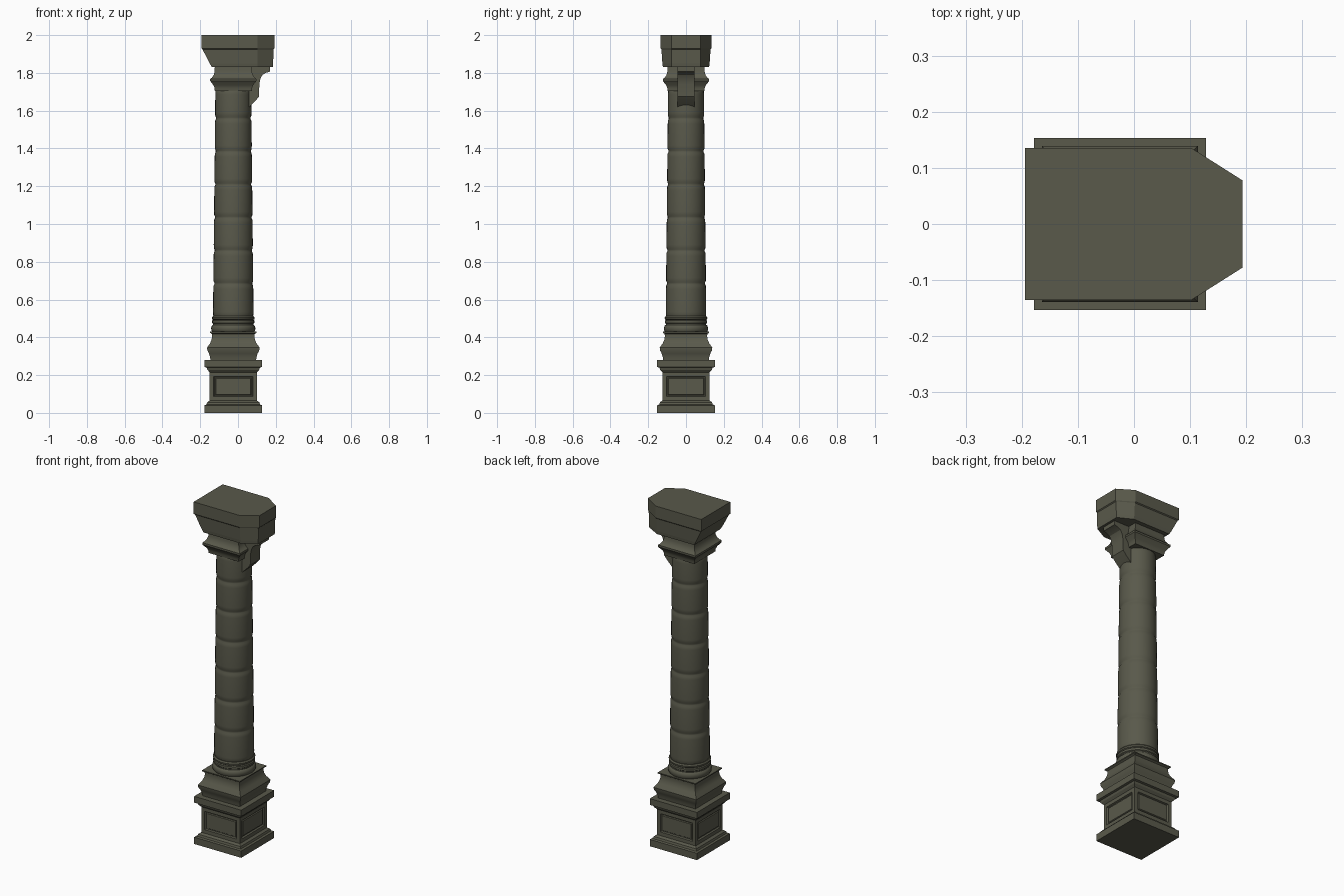
import bpy, bmesh, math

if "Cube" in bpy.data.objects:
    bpy.data.objects.remove(bpy.data.objects["Cube"])

CX = -0.025  # column axis
stone = bpy.data.materials.new("grey_green_stone")
stone.diffuse_color = (0.10, 0.10, 0.07, 1)
stone.use_nodes = True
stone.node_tree.nodes["Principled BSDF"].inputs["Base Color"].default_value = stone.diffuse_color


def finish(bm, name, smooth=None):
    bmesh.ops.recalc_face_normals(bm, faces=bm.faces[:])
    me = bpy.data.meshes.new(name)
    bm.to_mesh(me)
    bm.free()
    me.materials.append(stone)
    ob = bpy.data.objects.new(name, me)
    bpy.context.collection.objects.link(ob)
    if smooth:
        bpy.ops.object.select_all(action='DESELECT')
        bpy.context.view_layer.objects.active = ob
        ob.select_set(True)
        bpy.ops.object.shade_smooth_by_angle(angle=math.radians(smooth))
    return ob


def loft(rings):
    """Skin a stack of equal-length point rings and cap both ends."""
    bm = bmesh.new()
    vs = [[bm.verts.new(p) for p in r] for r in rings]
    n = len(vs[0])
    for a, b in zip(vs, vs[1:]):
        for i in range(n):
            j = (i + 1) % n
            bm.faces.new((a[i], a[j], b[j], b[i]))
    bm.faces.new(vs[0][::-1])
    bm.faces.new(vs[-1])
    bmesh.ops.recalc_face_normals(bm, faces=bm.faces[:])
    return bm


def square(h, z):
    return [(CX + sx * h, sy * h, z) for sx, sy in ((-1, -1), (1, -1), (1, 1), (-1, 1))]


def circle(r, z, n=32):
    return [(CX + r * math.cos(2 * math.pi * i / n), r * math.sin(2 * math.pi * i / n), z)
            for i in range(n)]


# Pedestal with a sunken, raised-centre panel on each side
pedestal = loft([square(h, z) for h, z in (
    (0.153, 0), (0.153, 0.04), (0.142, 0.044), (0.138, 0.056), (0.125, 0.065),
    (0.125, 0.215), (0.137, 0.228), (0.141, 0.240), (0.153, 0.243), (0.153, 0.28))])
sides = [f for f in pedestal.faces
         if abs(f.normal.z) < 0.1 and 0.13 < f.calc_center_median().z < 0.15]
for thickness, depth in ((0.03, 0), (0.005, -0.009), (0.006, 0), (0.005, 0.005)):
    bmesh.ops.inset_individual(pedestal, faces=sides, thickness=thickness, depth=depth)
finish(pedestal, "pedestal")

# Square moulded base between pedestal and shaft
finish(loft([square(h, z) for h, z in (
    (0.121, 0.28), (0.123, 0.295), (0.129, 0.315), (0.137, 0.33), (0.139, 0.345),
    (0.135, 0.352), (0.123, 0.368), (0.115, 0.387), (0.112, 0.405), (0.113, 0.418),
    (0.123, 0.424), (0.123, 0.43))]), "moulded_base", 25)

# Round rings at the foot of the shaft
finish(loft([circle(r, z) for r, z in (
    (0.112, 0.43), (0.116, 0.437), (0.117, 0.45), (0.113, 0.462), (0.107, 0.466),
    (0.107, 0.472), (0.112, 0.476), (0.112, 0.488), (0.107, 0.492), (0.112, 0.496),
    (0.113, 0.505), (0.107, 0.512))]), "foot_rings", 40)

# Tapered shaft of stacked drums with rounded joints
joints = [0.505, 0.685, 0.86, 1.035, 1.21, 1.385, 1.56, 1.715]
rings = []
for z0, z1 in zip(joints, joints[1:]):
    for t, dr in ((0.004, -0.005), (0.012, -0.001), (0.03, 0)):
        rings.append((z0 + t, dr))
    for t, dr in ((0.03, 0), (0.012, -0.001), (0.004, -0.005)):
        rings.append((z1 - t, dr))
finish(loft([circle(0.1075 - 0.0125 * (z - 0.5) / 1.2 + dr, z) for z, dr in rings]),
       "shaft", 40)

# Square moulded capital
finish(loft([square(h, z) for h, z in (
    (0.098, 1.705), (0.099, 1.72), (0.105, 1.735), (0.117, 1.75), (0.122, 1.757),
    (0.122, 1.768), (0.113, 1.775), (0.104, 1.788), (0.099, 1.805), (0.098, 1.83))]),
    "capital", 25)


# Impost block: chamfered on the right, sloped underneath on the left
def outline(left, right, half, z):
    return [(left, -half, z), (0.103, -half, z), (right, -0.078, z),
            (right, 0.078, z), (0.103, half, z), (left, half, z)]


finish(loft([outline(*p) for p in (
    (-0.138, 0.184, 0.122, 1.83), (-0.150, 0.186, 0.125, 1.85),
    (-0.188, 0.188, 0.130, 1.925), (-0.194, 0.193, 0.135, 1.93),
    (-0.194, 0.193, 0.135, 2.0))]), "impost_block")

# Curved bracket under the overhanging end
profile = [(0.03, 1.83), (0.17, 1.83), (0.17, 1.807), (0.147, 1.80), (0.13, 1.79),
           (0.119, 1.77), (0.113, 1.74), (0.111, 1.675), (0.095, 1.655), (0.06, 1.62),
           (0.03, 1.62)]
finish(loft([[(x, y, z) for x, z in profile] for y in (-0.045, 0.045)]), "bracket", 25)
